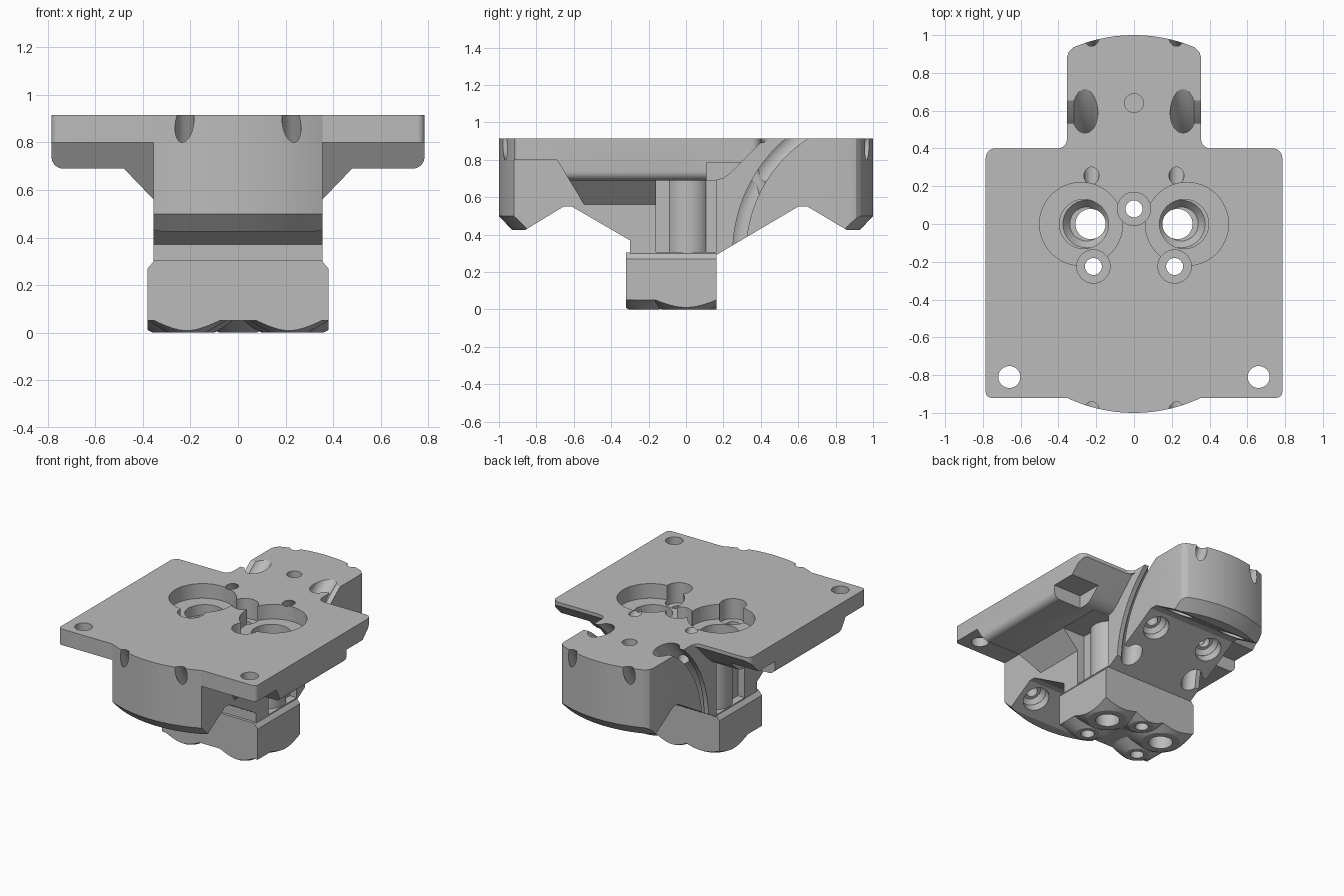
import bpy, bmesh, math
from mathutils import Vector

cube = bpy.data.objects.get("Cube")
if cube:
    bpy.data.objects.remove(cube, do_unlink=True)

metal = bpy.data.materials.new("machined_grey")
metal.use_nodes = True
GREY = (0.5, 0.5, 0.5, 1)
metal.diffuse_color = GREY
metal.node_tree.nodes["Principled BSDF"].inputs["Base Color"].default_value = GREY


def finish(name, bm):
    bmesh.ops.recalc_face_normals(bm, faces=bm.faces)
    me = bpy.data.meshes.new(name)
    bm.to_mesh(me)
    bm.free()
    me.materials.append(metal)
    ob = bpy.data.objects.new(name, me)
    bpy.context.collection.objects.link(ob)
    return ob


def prism(name, pts, axis, lo, hi):
    """Extrude a closed profile along an axis; pts are the other two coordinates."""
    place = {"x": lambda p, t: (t, p[0], p[1]),
             "y": lambda p, t: (p[0], t, p[1]),
             "z": lambda p, t: (p[0], p[1], t)}[axis]
    bm = bmesh.new()
    a = [bm.verts.new(place(p, lo)) for p in pts]
    b = [bm.verts.new(place(p, hi)) for p in pts]
    bm.faces.new(a)
    bm.faces.new(b)
    for i in range(len(pts)):
        j = (i + 1) % len(pts)
        bm.faces.new((a[i], a[j], b[j], b[i]))
    return finish(name, bm)


def box(name, x, y, z):
    return prism(name, [(x[0], y[0]), (x[1], y[0]), (x[1], y[1]), (x[0], y[1])], "z", *z)


def rod(name, start, direction, length, r1, r2=None, seg=48):
    """Cylinder or cone that begins at start and runs along direction."""
    bm = bmesh.new()
    bmesh.ops.create_cone(bm, cap_ends=True, segments=seg, radius1=r1,
                          radius2=r1 if r2 is None else r2, depth=length)
    d = Vector(direction).normalized()
    bmesh.ops.translate(bm, verts=bm.verts, vec=(0, 0, length / 2))
    mat = Vector((0, 0, 1)).rotation_difference(d).to_matrix()
    bmesh.ops.rotate(bm, verts=bm.verts, cent=(0, 0, 0), matrix=mat)
    bmesh.ops.translate(bm, verts=bm.verts, vec=start)
    return finish(name, bm)


def combine(target, tool, op):
    mod = target.modifiers.new("cut", "BOOLEAN")
    mod.operation, mod.solver, mod.object = op, "EXACT", tool
    bpy.context.view_layer.objects.active = target
    bpy.ops.object.modifier_apply(modifier=mod.name)
    bpy.data.objects.remove(tool, do_unlink=True)
    return target


def cut(tool):
    combine(body, tool, "DIFFERENCE")


def mirror(pts):
    return pts + [(-x, y) for x, y in reversed(pts)]


def arc(cx, cy, r, a0, a1, n=6):
    return [(cx + r * math.cos(math.radians(a0 + (a1 - a0) * i / n)),
             cy + r * math.sin(math.radians(a0 + (a1 - a0) * i / n))) for i in range(n + 1)]


TOP, HIGH = 0.915, 1.0

# central spine: side profile, rounded rear corners, bowed ends with a chamfer
body = prism("manifold_body", [
    (-1.05, HIGH), (-1.05, 0.425), (-0.86, 0.425), (-0.655, 0.55), (-0.61, 0.55),
    (-0.3, 0.37), (-0.3, 0.2), (0.15, 0.2), (0.16, 0.29), (0.6, 0.55), (0.65, 0.55),
    (0.86, 0.425), (1.05, 0.425), (1.05, HIGH)], "x", -0.5, 0.5)
combine(body, prism("spine_plan", mirror([(0.355, -1.1), (0.355, 0.88), (0.347, 0.91),
                                          (0.325, 0.932), (0.29, 0.955), (0.29, 1.1)]),
                    "z", 0, 1.2), "INTERSECT")
ends = None
for y in (-0.17, 0.17):
    disc = rod("end_disc", (0, y, 0.5), (0, 0, 1), 0.7, 0.83, seg=160)
    combine(disc, rod("end_taper", (0, y, 0.1), (0, 0, 1), 0.4, 0.457, 0.83, seg=160), "UNION")
    ends = combine(ends, disc, "UNION") if ends else disc
combine(ends, box("end_core", (-0.6, 0.6), (-0.5, 0.5), (0, 1.2)), "UNION")
combine(body, ends, "INTERSECT")

# wide top plate with thickened, sloping underside
wings = prism("top_plate", mirror([(0.785, HIGH)] + arc(0.735, 0.74, 0.05, 0, -90)
                                  + [(0.48, 0.69), (0.355, 0.56), (0.3, 0.5)]), "y", -1.1, 0.6)
combine(wings, prism("plate_side", [
    (-0.92, 1.1), (-0.92, 0.8), (-0.69, 0.8), (-0.5, 0.488), (0.16, 0.488), (0.16, 0.69),
    (0.2, 0.7), (0.24, 0.73), (0.4, 0.89), (0.45, 0.9), (0.45, 1.1)], "x", -1, 1), "INTERSECT")
combine(wings, prism("plate_plan", mirror(
    arc(0.755, -0.89, 0.03, -90, 0) + arc(0.735, 0.35, 0.05, 0, 90)
    + arc(0.405, 0.45, 0.05, 270, 180)), "z", 0.3, 1.2), "INTERSECT")
combine(body, wings, "UNION")

# foot block whose underside is shaped by conical noses
NOSES = [(-0.23, 0, 0.13, 0.22), (0.23, 0, 0.13, 0.22), (0, 0.08, 0.08, 0.165),
         (-0.215, -0.225, 0.08, 0.165), (0.215, -0.225, 0.08, 0.165)]
foot = box("foot_block", (-0.6, 0.6), (-0.6, 0.6), (0.05, 0.5))
for x, y, r0, r1 in NOSES:
    combine(foot, rod("nose", (x, y, 0), (0, 0, 1), 0.1, r0, 2 * r1 - r0, 64), "UNION")
combine(foot, prism("foot_shape", mirror([(0.38, -0.1), (0.38, 0.27), (0.35, 0.305)]),
                    "y", -0.32, 0.162), "INTERSECT")
combine(body, foot, "UNION")

# side recesses, each with a vertical tube boss, and undercuts at the plate rear
for s in (-1, 1):
    cut(box("side_recess", sorted((s * 0.3, s * 0.9)), (-0.16, 0.16), (0.306, 0.689)))
    combine(body, rod("tube_boss", (s * 0.23, 0.01, 0.25), (0, 0, 1), 0.47, 0.12), "UNION")
    cut(box("plate_undercut", sorted((s * 0.56, s * 0.9)), (0.11, 0.45), (0.5, 0.785)))

# trim everything to the flat top
cut(box("top_trim", (-2, 2), (-2, 2), (TOP, 2)))

UP, DOWN = (0, 0, 1), (0, 0, -1)
for s in (-1, 1):
    # main bores with stepped seats
    cut(rod("seat_pocket", (s * 0.28, 0, 0.81), UP, 0.3, 0.22, seg=64))
    cut(rod("seat_bore", (s * 0.265, 0, 0.735), UP, 0.2, 0.13))
    cut(rod("seat_cone", (s * 0.25, 0, 0.69), UP, 0.05, 0.09, 0.13))
    cut(rod("main_bore", (s * 0.23, 0, -0.1), UP, 0.9, 0.08))
    # corner mounting holes
    cut(rod("corner_hole", (s * 0.66, -0.81, 0.5), UP, 0.6, 0.058))
    # curved hose channel opening to the side through a slot
    bpy.ops.mesh.primitive_torus_add(location=(s * 0.26, 1.055, 0.3),
                                     rotation=(0, math.pi / 2, 0), major_radius=0.772,
                                     minor_radius=0.069, major_segments=128, minor_segments=24)
    cut(bpy.context.object)
    cut(prism("hose_slot", arc(1.055, 0.3, 0.805, 185, 112, 32) + arc(1.055, 0.3, 0.735, 112, 185, 32),
              "x", *sorted((s * 0.26, s * 0.5))))
    # slanted screw holes: (y, z) on the underside face and lean of the axis
    for y, z, lean in ((0.5, 0.491, -1), (-0.745, 0.495, -1), (0.745, 0.495, 1)):
        d = Vector((0, lean * 0.5, 0.866))
        p = Vector((s * 0.225, y, z))
        cut(rod("screw_hole", p - d * 0.1, d, 0.9, 0.04, seg=32))
        cut(rod("screw_head", p - d * 0.12, d, 0.18, 0.09, seg=40))
        cut(rod("screw_cone", p + d * 0.059, d, 0.03, 0.09, 0.06, seg=40))

# three counterbored vertical holes around the bores
for x, y in ((0, 0.08), (-0.215, -0.225), (0.215, -0.225)):
    cut(rod("counterbore", (x, y, 0.77), UP, 0.3, 0.088))
    cut(rod("through_hole", (x, y, -0.1), UP, 1.2, 0.045, seg=32))

# shallow locating hole at the rear
cut(rod("locating_hole", (0, 0.64, 0.82), UP, 0.3, 0.05, seg=40))

body.data.materials.clear()
body.data.materials.append(metal)
for poly in body.data.polygons:
    poly.material_index = 0
bpy.ops.object.select_all(action="DESELECT")
body.select_set(True)
bpy.context.view_layer.objects.active = body
bpy.ops.object.shade_smooth_by_angle(angle=math.radians(25))
